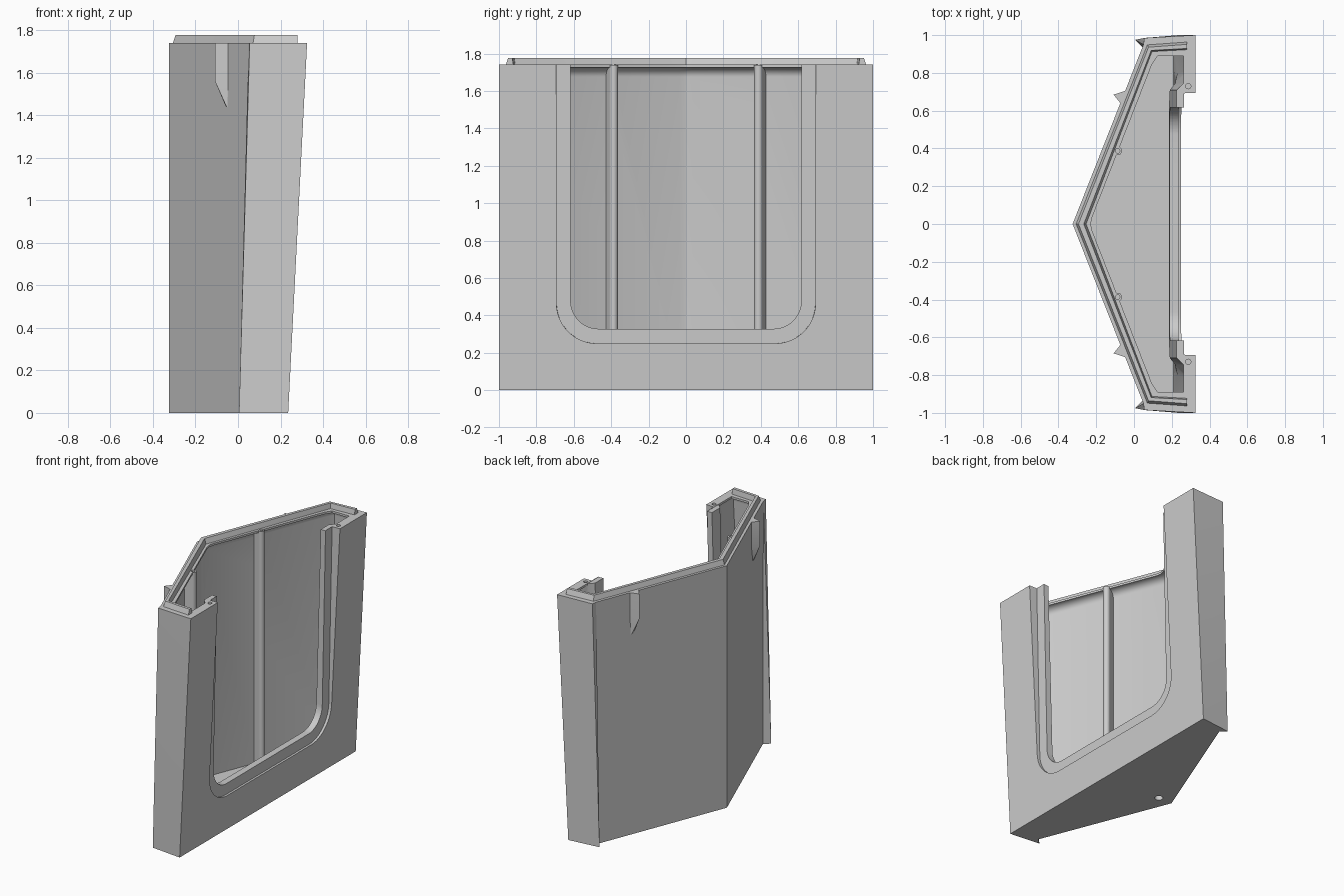
import bpy, bmesh, math

if "Cube" in bpy.data.objects:
    bpy.data.objects.remove(bpy.data.objects["Cube"])

TOP = 1.74
SHADE = (0.6, 0.6, 0.6, 1)
grey = bpy.data.materials.new("plain grey")
grey.use_nodes = True
grey.diffuse_color = SHADE
grey.node_tree.nodes["Principled BSDF"].inputs["Base Color"].default_value = SHADE


def lean(low, high):
    """Depth that leans evenly from the base to the rim."""
    return lambda z: low + (high - low) * z / TOP


def loft(name, rings):
    """Closed solid through rings of equal point count."""
    bm = bmesh.new()
    loops = [[bm.verts.new(p) for p in ring] for ring in rings]
    n = len(loops[0])
    for a, b in zip(loops, loops[1:]):
        for i in range(n):
            j = (i + 1) % n
            bm.faces.new((a[i], a[j], b[j], b[i]))
    bm.faces.new(loops[0][::-1])
    bm.faces.new(loops[-1])
    bmesh.ops.triangulate(bm, faces=bm.faces[:])
    bmesh.ops.recalc_face_normals(bm, faces=bm.faces[:])
    me = bpy.data.meshes.new(name)
    bm.to_mesh(me)
    bm.free()
    me.materials.append(grey)
    ob = bpy.data.objects.new(name, me)
    bpy.context.collection.objects.link(ob)
    return ob


def plan(half, z):
    """Mirror a half outline across y = 0 and place it at height z."""
    other = [(x, -y) for x, y in reversed(half) if y > 0]
    return [(x, y, z) for x, y in half + other]


def prism(name, ring, z0, z1):
    return loft(name, [[(x, y, z) for x, y in ring] for z in (z0, z1)])


def cylinder(name, x, y, r, z0, z1, n=32):
    ring = [(x + r * math.cos(i * math.tau / n), y + r * math.sin(i * math.tau / n))
            for i in range(n)]
    return prism(name, ring, z0, z1)


def u_shape(half, bottom, radius, top, x_of):
    """U outline with rounded lower corners; x_of gives depth by height."""
    pts = [(half, top)]
    for i in range(13):
        a = i * math.pi / 24
        pts.append((half - radius + radius * math.cos(a), bottom + radius - radius * math.sin(a)))
    pts += [(-y, z) for y, z in reversed(pts)]
    return [(x_of(z), y, z) for y, z in pts]


def combine(target, other, operation):
    mod = target.modifiers.new("join", 'BOOLEAN')
    mod.operation = operation
    mod.solver = 'EXACT'
    mod.object = other
    bpy.ops.object.select_all(action='DESELECT')
    bpy.context.view_layer.objects.active = target
    target.select_set(True)
    bpy.ops.object.modifier_apply(modifier=mod.name)
    bpy.data.objects.remove(other)


# Outer shell with the end panels standing proud at the bottom
body = loft("bin_body", [
    plan([(-0.325, 0), (0.045, 0.937), (0.005, 0.975), (0.236, 1.0)], 0),
    plan([(-0.325, 0), (0.05, 0.95), (0.055, 0.985), (0.325, 1.0)], TOP)])

# Thin-walled cavity that coves inward beneath a wider rim
wall_front = lean(0.208, 0.297)


def cavity_ring(z, t):
    """t = 1 follows the thin wall, t = 0 the rim opening."""
    rim = [(-0.229, 0), (-0.222, 0.035), (0.095, 0.845), (0.125, 0.89), (0.262, 0.89)]
    wall = [(-0.29, 0), (-0.283, 0.035), (0.07, 0.923), (0.095, 0.958), (wall_front(z), 0.958)]
    return plan([(a * (1 - t) + c * t, b * (1 - t) + d * t)
                 for (a, b), (c, d) in zip(rim, wall)], z)


cove = [(i * math.pi / 16) for i in range(9)]
combine(body, loft("cavity", [cavity_ring(0.045, 1)]
                   + [cavity_ring(1.675 + 0.05 * math.sin(a), math.cos(a)) for a in cove]
                   + [cavity_ring(1.8, 0)]), 'DIFFERENCE')

# Flange around the opening, blending into the front wall
jamb = loft("jamb", [u_shape(0.85, 0.14, 0.24, TOP - 0.002, lean(0.22, 0.31)),
                     u_shape(0.745, 0.215, 0.22, TOP - 0.002, lean(0.203, 0.262)),
                     u_shape(0.71, 0.25, 0.2, TOP - 0.002, lean(0.178, 0.226))])
combine(body, jamb, 'UNION')

# Stepped recess, then the opening itself
combine(body, loft("recess", [u_shape(0.70, 0.245, 0.22, 1.9, lambda z: 0.5),
                              u_shape(0.692, 0.25, 0.215, 1.9, lean(0.228, 0.264))]), 'DIFFERENCE')
combine(body, loft("opening", [u_shape(0.617, 0.328, 0.15, 1.9, lambda z: 0.5),
                               u_shape(0.617, 0.328, 0.15, 1.9, lambda z: 0.14)]), 'DIFFERENCE')

# Round-nosed ribs on the inside of the rear walls, square to each wall
ANGLE = math.atan2(-0.367, 0.93)
for s in (1, -1):
    nose = [(0.023 * math.cos(a), 0.023 * math.sin(a))
            for a in (i * math.pi / 14 - math.pi / 2 for i in range(15))]
    rib = [(-0.087 + u * math.cos(ANGLE) - v * math.sin(ANGLE),
            s * (0.387 + u * math.sin(ANGLE) + v * math.cos(ANGLE)))
           for u, v in nose + [(-0.062, 0.023), (-0.062, -0.023)]]
    combine(body, prism("rib", rib, 0.03, TOP - 0.002), 'UNION')

# Peg holes on the jamb and rib tops, and a drain hole underneath
for s in (1, -1):
    for x, y, r in ((0.287, 0.73, 0.014), (-0.087, 0.387, 0.012)):
        combine(body, cylinder("peg_hole", x, s * y, r, TOP - 0.04, TOP + 0.1), 'DIFFERENCE')
combine(body, cylinder("drain_hole", -0.215, 0, 0.028, -0.1, 0.03), 'DIFFERENCE')


# Raised locating ridge along the rim
def ridge_ring(z, d):
    outer = [(0.28, 0.965 - d), (0.07 + d / 2, 0.95 - d), (-0.308 + d, 0)]
    inner = [(-0.252 - d, 0), (0.096 - d / 3, 0.912 + d / 2), (0.28, 0.922 + d / 2)]
    path = outer + [(x, -y) for x, y in outer[1::-1]]
    back = [(x, -y) for x, y in inner[::-1]] + inner[1:]
    return [(x, y, z) for x, y in path + back]


parts = [body, loft("rim_ridge", [ridge_ring(TOP - 0.005, 0), ridge_ring(TOP + 0.037, 0.014)])]

# Outer hooks on both rear walls
for side, s in (("left", 1), ("right", -1)):
    hook = [(-0.108, 0.685), (-0.045, 0.705), (-0.068, 0.635)]
    tip = [(-0.054, 0.695), (-0.045, 0.705), (-0.057, 0.675)]
    parts.append(loft("hook_" + side, [[(x, s * y, z) for x, y in ring] for ring, z in
                                       ((tip, 1.44), (hook, 1.56), (hook, TOP))]))

# Smooth the curved areas, keep corners crisp
bpy.ops.object.select_all(action='DESELECT')
for ob in parts:
    ob.select_set(True)
bpy.context.view_layer.objects.active = body
bpy.ops.object.shade_smooth_by_angle(angle=math.radians(16))
